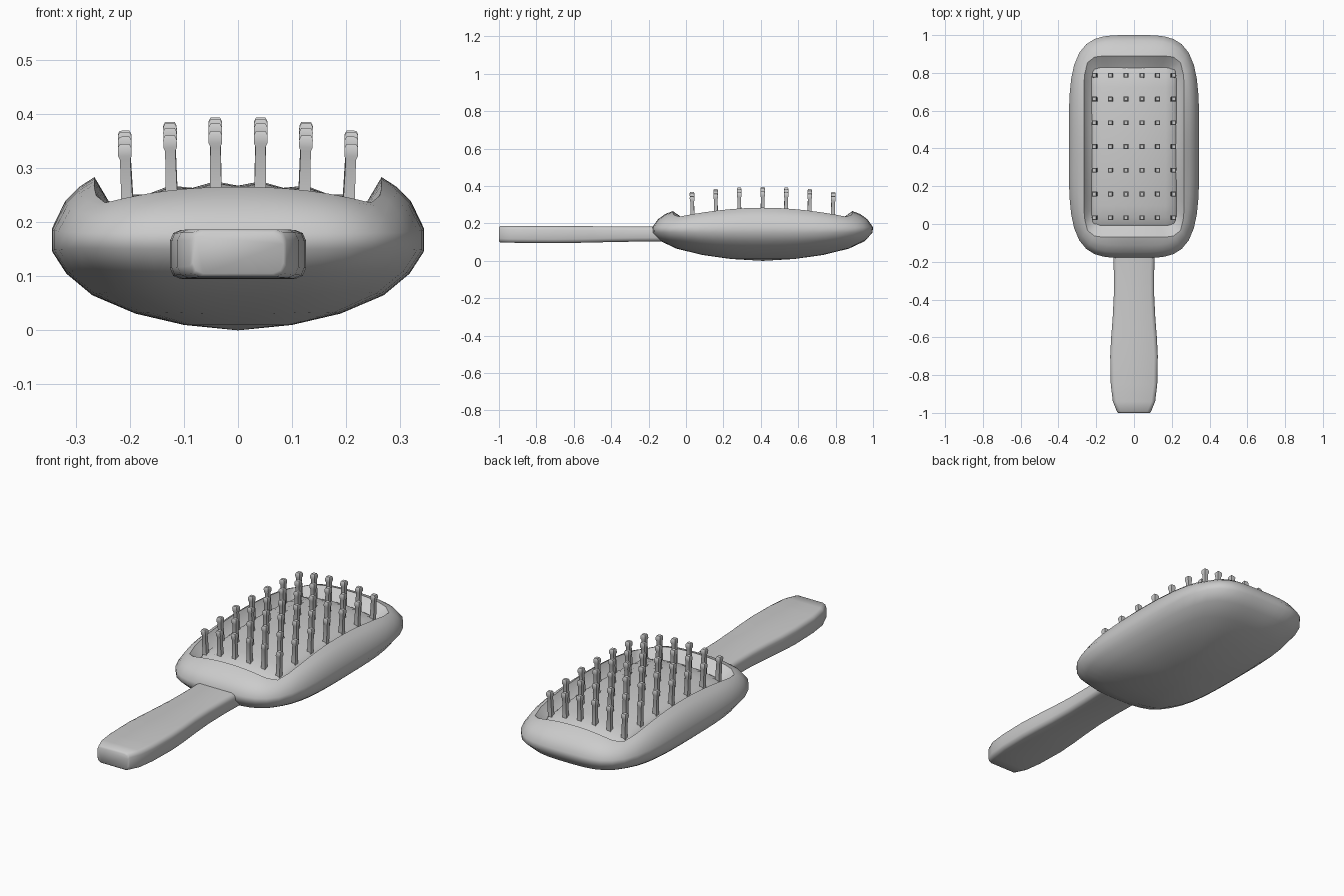
import bpy, bmesh, math
from mathutils import Vector

if "Cube" in bpy.data.objects:
    bpy.data.objects.remove(bpy.data.objects["Cube"])

YC = 0.41          # centre of the brush head along y


def make(name, bm, angle):
    bmesh.ops.recalc_face_normals(bm, faces=bm.faces)
    me = bpy.data.meshes.new(name)
    bm.to_mesh(me)
    bm.free()
    ob = bpy.data.objects.new(name, me)
    bpy.context.collection.objects.link(ob)
    bpy.ops.object.select_all(action='DESELECT')
    ob.select_set(True)
    bpy.context.view_layer.objects.active = ob
    bpy.ops.object.shade_smooth_by_angle(angle=math.radians(angle))
    return ob


def bridge(bm, a, b):
    n = len(a)
    for i in range(n):
        bm.faces.new((a[i], a[(i + 1) % n], b[(i + 1) % n], b[i]))


# head shell: rounded-rectangle rings from the belly up, over the rim and inside
# half width, half length, side z, end z, corner drop, squareness
RINGS = [
    (0.10, 0.17, 0.010, 0.010, 0.0, 2.6),
    (0.19, 0.32, 0.031, 0.031, -0.005, 3.0),
    (0.27, 0.46, 0.065, 0.065, -0.01, 3.5),
    (0.318, 0.545, 0.105, 0.105, -0.01, 3.8),
    (0.345, 0.587, 0.147, 0.150, -0.005, 4.0),
    (0.345, 0.590, 0.188, 0.180, 0.005, 4.0),
    (0.320, 0.560, 0.240, 0.222, 0.025, 4.2),
    (0.295, 0.522, 0.265, 0.250, 0.035, 5.0),
    (0.266, 0.480, 0.284, 0.266, 0.045, 9.0),
    (0.240, 0.435, 0.240, 0.234, 0.038, 9.0),
    (0.205, 0.395, 0.222, 0.215, 0.040, 9.0),
]
SEG = 56
bm = bmesh.new()
tip = bm.verts.new((0, YC, 0))
prev = None
for hx, hy, zs, ze, drop, n in RINGS:
    ring = []
    for i in range(SEG):
        t = 2 * math.pi * i / SEG
        c, s = math.cos(t), math.sin(t)
        r = (abs(c) ** n + abs(s) ** n) ** (-1 / n)
        u, v = c * r, s * r
        z = zs * c * c + ze * s * s - drop * min(abs(u), abs(v)) ** 2
        ring.append(bm.verts.new((hx * u, YC + hy * v, z)))
    if prev:
        bridge(bm, prev, ring)
    else:
        for i in range(SEG):
            bm.faces.new((tip, ring[(i + 1) % SEG], ring[i]))
    prev = ring
make("head_shell", bm, 45)


# domed cushion, raised slightly at each pin
def dome(x, y):
    return 0.268 - 0.025 * (x / 0.21) ** 2 - 0.025 * ((y - YC) / 0.375) ** 2


COLS = [(i - 2.5) * 0.084 for i in range(6)]
ROWS = [YC + (j - 3) * 0.125 for j in range(7)]


def stations(pins, edge):
    out = []
    for a, b in zip(pins, pins[1:]):
        out += [a, (a + b) / 2]
    mid = (pins[0] + pins[-1]) / 2
    return [mid - edge] + out + [pins[-1], mid + edge]


xs, ys = stations(COLS, 0.226), stations(ROWS, 0.418)
bm = bmesh.new()
grid = []
for j, y in enumerate(ys):
    row = []
    for i, x in enumerate(xs):
        ex, ey = i in (0, len(xs) - 1), j in (0, len(ys) - 1)
        z = dome(x, y)
        if ex or ey:
            z -= 0.012
            if ex and ey:
                x *= 0.96
        elif i % 2 and j % 2:
            z += 0.009
        row.append(bm.verts.new((x, y, z)))
    grid.append(row)
for j in range(len(ys) - 1):
    for i in range(len(xs) - 1):
        bm.faces.new((grid[j][i], grid[j][i + 1], grid[j + 1][i + 1], grid[j + 1][i]))
make("cushion", bm, 60)

# pins: square stalks with small knobs, fanning out with the dome
PIN = [(0.011, -0.01), (0.0095, 0.095), (0.0125, 0.102), (0.0125, 0.117), (0.009, 0.124)]
bm = bmesh.new()
for x in COLS:
    for y in ROWS:
        lean = Vector((x * 0.22, (y - YC) * 0.06, 1))
        base = Vector((x * 0.975, y, dome(x, y) + 0.003))
        prev = None
        for r, h in PIN:
            c = base + lean * h
            ring = [bm.verts.new(c + Vector((sx * r, sy * r, sx * r * -lean.x)))
                    for sx, sy in ((1, 1), (-1, 1), (-1, -1), (1, -1))]
            if prev:
                bridge(bm, prev, ring)
            prev = ring
        bm.faces.new(prev)
make("pins", bm, 50)

# handle: chamfered section lofted along y; y, half width, low z, high z
HANDLE = [(-1.0, 0.084, 0.105, 0.180), (-0.993, 0.09, 0.099, 0.187),
          (-0.94, 0.112, 0.097, 0.187), (-0.85, 0.123, 0.096, 0.186),
          (-0.7, 0.126, 0.095, 0.186), (-0.6, 0.121, 0.096, 0.185),
          (-0.5, 0.113, 0.098, 0.185), (-0.38, 0.107, 0.101, 0.184),
          (-0.25, 0.107, 0.103, 0.183), (-0.1, 0.112, 0.104, 0.183)]
bm = bmesh.new()
prev = None
for y, w, lo, hi in HANDLE:
    k = 0.020
    pts = [(w - k, lo), (w - k * 0.3, lo + k * 0.3), (w, lo + k), (w, hi - k),
           (w - k * 0.3, hi - k * 0.3), (w - k, hi)]
    pts += [(-a, b) for a, b in reversed(pts)]
    ring = [bm.verts.new((a, y, b)) for a, b in pts]
    if prev:
        bridge(bm, prev, ring)
    else:
        bm.faces.new(ring)
    prev = ring
bm.faces.new(prev)
make("handle", bm, 50)
